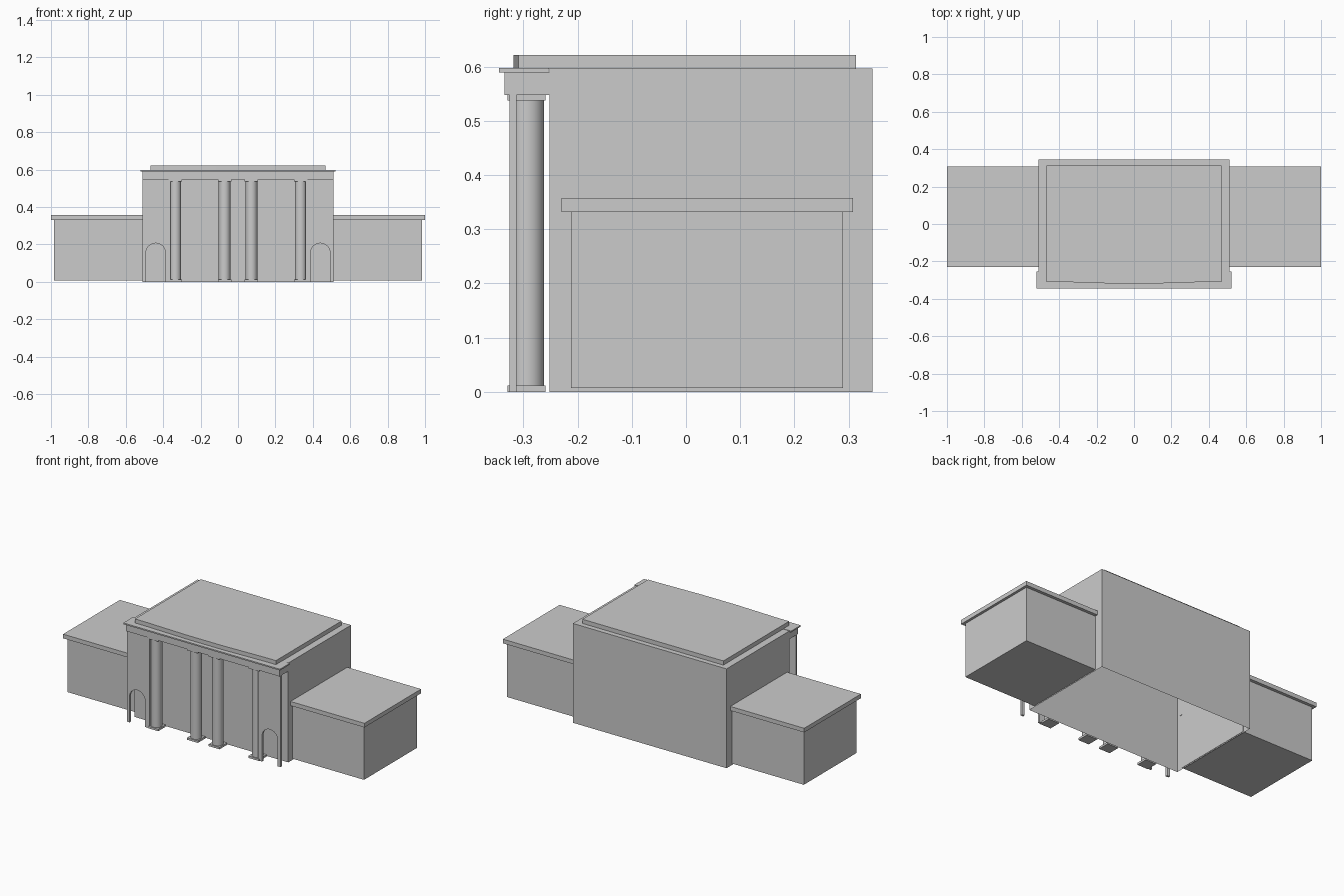
import bpy
import bmesh
from math import sin, cos, pi

cube = bpy.data.objects.get("Cube")
if cube:
    bpy.data.objects.remove(cube, do_unlink=True)

stone = bpy.data.materials.new("grey_stone")
stone.use_nodes = True
GREY = (0.6, 0.6, 0.6, 1)
stone.diffuse_color = GREY
stone.node_tree.nodes["Principled BSDF"].inputs["Base Color"].default_value = GREY


def prism(name, outline, direction, open_bottom=False):
    """Extrude a closed outline of 3D points along a direction."""
    bm = bmesh.new()
    base = bm.faces.new([bm.verts.new(p) for p in outline])
    out = bmesh.ops.extrude_face_region(bm, geom=[base], use_keep_orig=True)
    moved = [v for v in out["geom"] if isinstance(v, bmesh.types.BMVert)]
    bmesh.ops.translate(bm, verts=moved, vec=direction)
    bmesh.ops.recalc_face_normals(bm, faces=bm.faces)
    if open_bottom:
        bmesh.ops.delete(bm, geom=[base], context="FACES_ONLY")
    mesh = bpy.data.meshes.new(name)
    bm.to_mesh(mesh)
    bm.free()
    mesh.materials.append(stone)
    obj = bpy.data.objects.new(name, mesh)
    bpy.context.collection.objects.link(obj)
    return obj


def box(name, x, y, z, open_bottom=False):
    outline = [(x[0], y[0], z[0]), (x[1], y[0], z[0]),
               (x[1], y[1], z[0]), (x[0], y[1], z[0])]
    return prism(name, outline, (0, 0, z[1] - z[0]), open_bottom)


def column(name, x):
    y, r = -0.293, 0.031
    bpy.ops.mesh.primitive_cylinder_add(
        vertices=32, radius=r, depth=0.525, end_fill_type="NOTHING",
        location=(x, y, 0.2745))
    shaft = bpy.context.object
    shaft.name = name + "_shaft"
    shaft.data.materials.append(stone)
    bpy.ops.object.shade_smooth_by_angle()
    for part, z in (("base", (0, 0.012)), ("capital", (0.537, 0.548))):
        box(f"{name}_{part}", (x - 0.036, x + 0.036), (y - 0.036, y + 0.034), z)


# Main hall, hollow underneath
box("main_hall", (-0.51, 0.51), (-0.252, 0.344), (0, 0.596), True)

# Flat roof with a slightly bowed front edge
roof = [(-0.468, 0.314), (-0.468, -0.309), (-0.4, -0.309), (-0.12, -0.318),
        (0.12, -0.318), (0.4, -0.309), (0.468, -0.309), (0.468, 0.314)]
prism("hall_roof", [(x, y, 0.595) for x, y in roof], (0, 0, 0.026))

# Entablature and cornice over the portico
box("entablature", (-0.51, 0.51), (-0.335, -0.252), (0.547, 0.59))
box("cornice", (-0.52, 0.52), (-0.345, -0.254), (0.589, 0.597))

for side, s in (("left", 1), ("right", -1)):
    # Columns
    column(f"{side}_outer_column", s * 0.335)
    column(f"{side}_inner_column", s * 0.072)

    # Thin corner panel with an arched opening
    centre, radius, spring = 0.44, 0.052, 0.155
    arch = [(centre - radius, 0)]
    arch += [(centre - radius * cos(pi * i / 16), spring + radius * sin(pi * i / 16))
             for i in range(17)]
    arch += [(centre + radius, 0)]
    panel = arch + [(0.51, 0), (0.51, 0.547), (0.36, 0.547), (0.36, 0)]
    prism(f"{side}_arched_panel", [(s * x, -0.326, z) for x, z in panel], (0, 0.013, 0))

    # Side wing and its overhanging roof
    box(f"{side}_wing", sorted((s * 0.508, s * 0.985)), (-0.212, 0.29), (0.007, 0.333))
    box(f"{side}_wing_roof", sorted((s * 0.508, s * 1.0)), (-0.23, 0.308), (0.332, 0.357))
